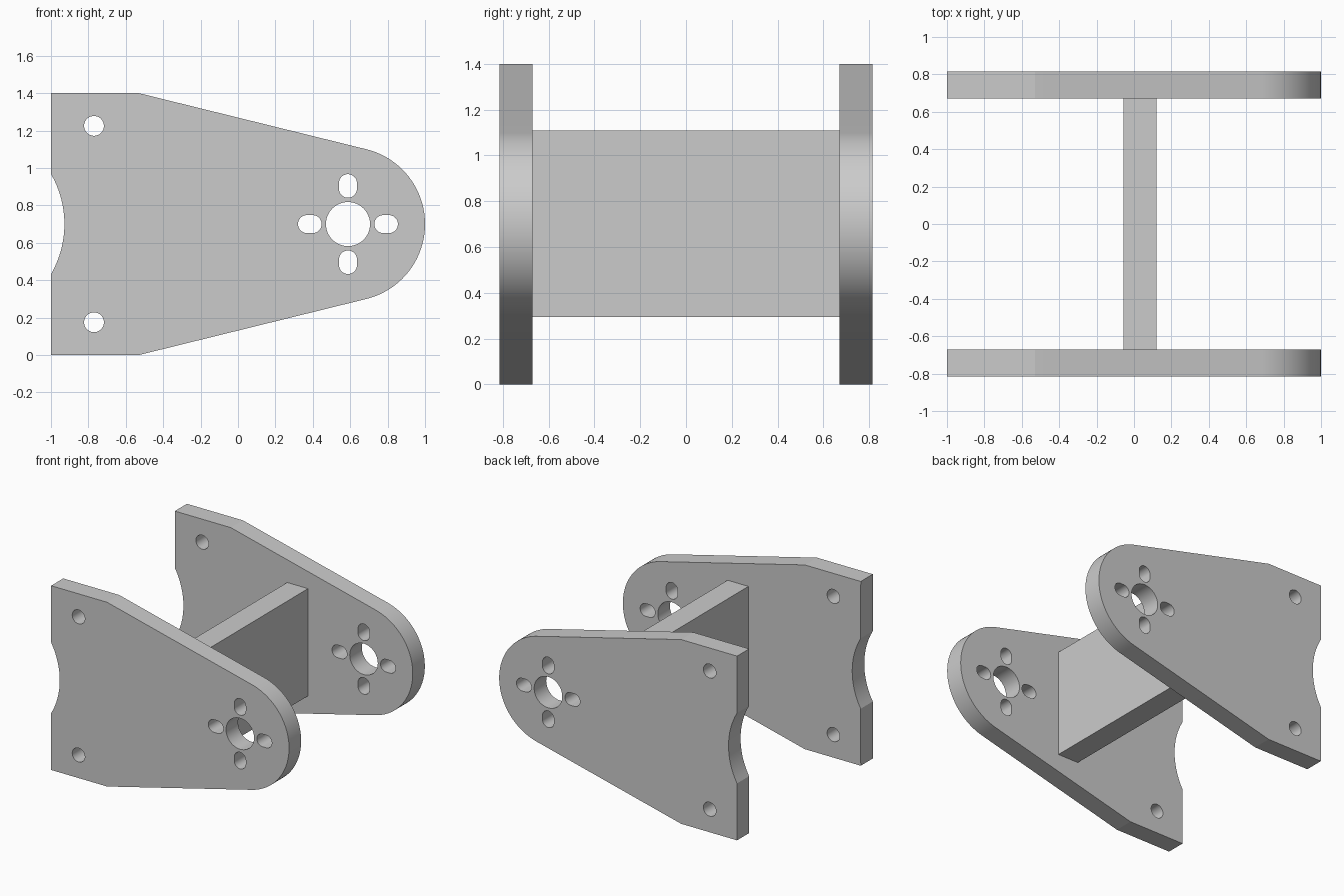
import bpy, bmesh
from math import sin, cos, pi, radians, atan2, asin, hypot

cube = bpy.data.objects.get("Cube")
if cube:
    bpy.data.objects.remove(cube, do_unlink=True)

grey = bpy.data.materials.new("plain grey")
grey.use_nodes = True
colour = (0.6, 0.6, 0.6, 1)
grey.diffuse_color = colour
grey.node_tree.nodes["Principled BSDF"].inputs["Base Color"].default_value = colour

MID = 0.70            # mid height of the plates
NOSE_X, NOSE_R = 0.588, 0.412
INNER, OUTER = 0.67, 0.815


def arc(cx, cz, r, start, end, steps):
    return [(cx + r * cos(start + (end - start) * i / steps),
             cz + r * sin(start + (end - start) * i / steps))
            for i in range(steps + 1)]


def circle(cx, cz, r):
    return arc(cx, cz, r, 0, 2 * pi, 48)[:-1]


def slot(angle):
    # Rounded slot lying along a ray from the nose centre
    dx, dz = cos(angle), sin(angle)
    near, far, r = 0.189, 0.219, 0.048
    return (arc(NOSE_X + far * dx, MID + far * dz, r, angle - pi / 2, angle + pi / 2, 24)
            + arc(NOSE_X + near * dx, MID + near * dz, r, angle + pi / 2, angle + 3 * pi / 2, 24))


def finish(bm, name):
    bmesh.ops.recalc_face_normals(bm, faces=bm.faces)
    mesh = bpy.data.meshes.new(name)
    bm.to_mesh(mesh)
    bm.free()
    mesh.materials.append(grey)
    obj = bpy.data.objects.new(name, mesh)
    bpy.context.collection.objects.link(obj)
    return obj


# Side plate outline: notched back edge, tapered edges tangent to a round nose
corner_x = -0.53
dx = NOSE_X - corner_x
slope = atan2(MID, dx) - asin(NOSE_R / hypot(dx, MID))
nose = arc(NOSE_X, MID, NOSE_R, slope - pi / 2, pi / 2 - slope, 40)
notch = arc(-1.463, MID, 0.535, radians(30), radians(-30), 16)
outline = [(-1, 0), (corner_x, 0)] + nose + [(corner_x, 2 * MID), (-1, 2 * MID)] + notch

# Bolt holes, centre bore and the four slots round it
holes = [circle(-0.77, MID + s * 0.525, 0.053) for s in (-1, 1)]
holes.append(circle(NOSE_X, MID, 0.118))
holes += [slot(k * pi / 2) for k in range(4)]


def plate(name, y):
    bm = bmesh.new()
    for loop in [outline] + holes:
        verts = [bm.verts.new((x, y, z)) for x, z in loop]
        for a, b in zip(verts, verts[1:] + verts[:1]):
            bm.edges.new((a, b))
    bmesh.ops.triangle_fill(bm, edges=bm.edges[:], use_beauty=True, normal=(0, -1, 0))
    ext = bmesh.ops.extrude_face_region(bm, geom=bm.faces[:], use_keep_orig=True)
    moved = [g for g in ext["geom"] if isinstance(g, bmesh.types.BMVert)]
    bmesh.ops.translate(bm, verts=moved, vec=(0, OUTER - INNER, 0))
    obj = finish(bm, name)
    bpy.ops.object.select_all(action='DESELECT')
    obj.select_set(True)
    bpy.context.view_layer.objects.active = obj
    bpy.ops.object.shade_smooth_by_angle(angle=radians(10))


plate("front_plate", -OUTER)
plate("back_plate", INNER)

# Cross web joining the two plates
bm = bmesh.new()
bmesh.ops.create_cube(bm, size=1)
bmesh.ops.scale(bm, vec=(0.175, 2 * INNER, 0.815), verts=bm.verts)
bmesh.ops.translate(bm, vec=(0.032, 0, 0.7025), verts=bm.verts)
finish(bm, "cross_web")
